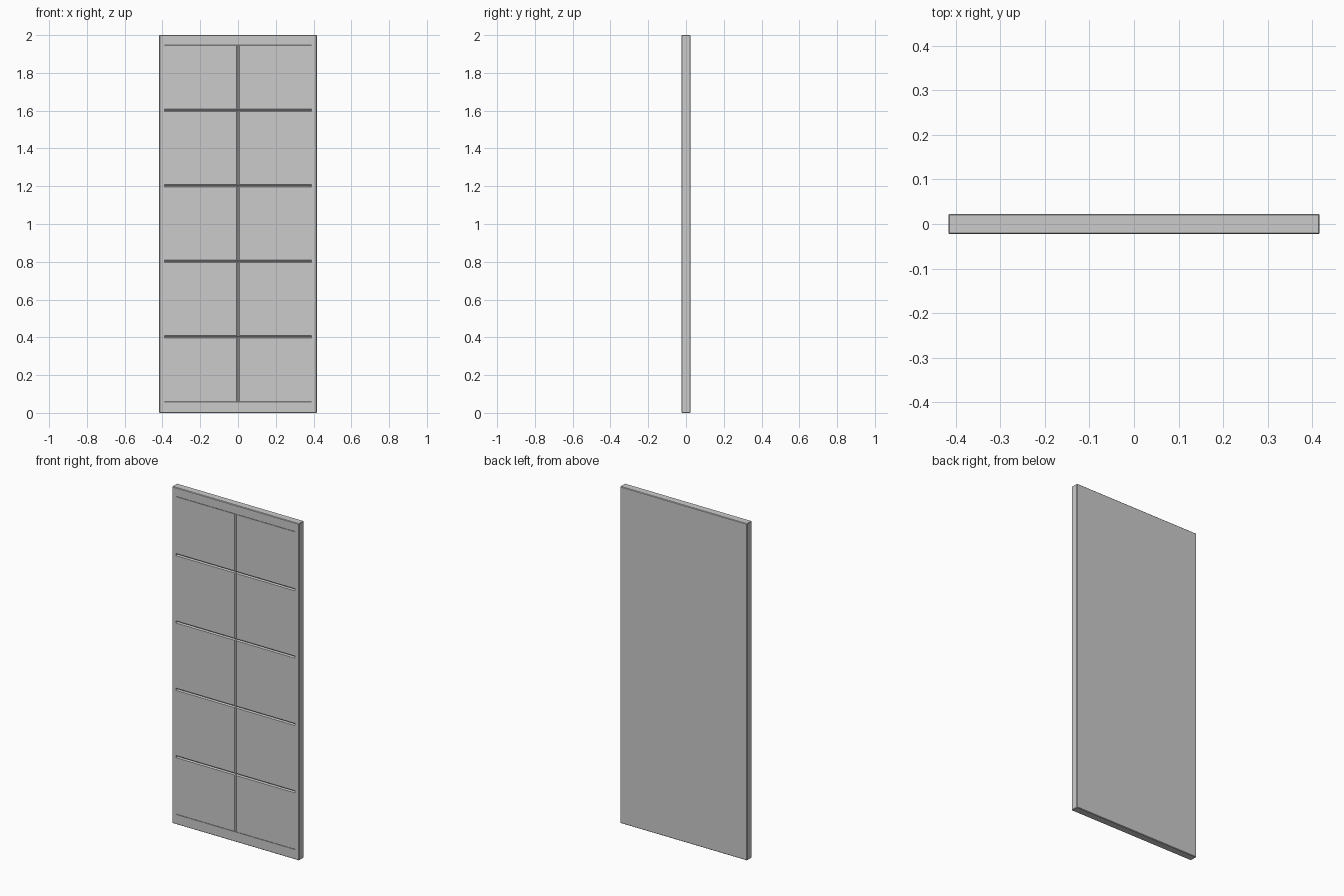
import bpy, bmesh

if "Cube" in bpy.data.objects:
    bpy.data.objects.remove(bpy.data.objects["Cube"])

W, D, H = 0.834, 0.046, 2.0
FRONT = -D / 2


def box(name, size, centre):
    bm = bmesh.ops and bmesh.new()
    bmesh.ops.create_cube(bm, size=1)
    for v in bm.verts:
        v.co = [c + a * s for a, s, c in zip(v.co, size, centre)]
    mesh = bpy.data.meshes.new(name)
    bm.to_mesh(mesh)
    bm.free()
    ob = bpy.data.objects.new(name, mesh)
    bpy.context.collection.objects.link(ob)
    return ob


def v_cutter(name, length, width, depth, x, z, vertical):
    # Diamond bar centred on the front face, leaving a V groove
    prof = [(-width / 2, 0), (0, -depth), (width / 2, 0), (0, depth)]
    verts = []
    for end in (-length / 2, length / 2):
        for a, y in prof:
            verts.append((x + a, FRONT + y, z + end) if vertical
                         else (x + end, FRONT + y, z + a))
    faces = [(0, 1, 2, 3), (7, 6, 5, 4)]
    faces += [(i, i + 4, (i + 1) % 4 + 4, (i + 1) % 4) for i in range(4)]
    mesh = bpy.data.meshes.new(name)
    mesh.from_pydata(verts, [], faces)
    bm = bmesh.new()
    bm.from_mesh(mesh)
    bmesh.ops.recalc_face_normals(bm, faces=bm.faces)
    bm.to_mesh(mesh)
    bm.free()
    ob = bpy.data.objects.new(name, mesh)
    bpy.context.collection.objects.link(ob)
    ob.hide_render = True
    return ob


# Door slab with small chamfered edges
door = box("door_panel", (W, D, H), (0, 0, H / 2))
bpy.context.view_layer.objects.active = door
bev = door.modifiers.new("chamfer", 'BEVEL')
bev.width = 0.003
bev.segments = 1
bpy.ops.object.modifier_apply(modifier=bev.name)

# Centre groove, four cross grooves, hairline grooves at top and bottom
cutters = [v_cutter("centre_groove", 1.885, 0.014, 0.006, 0, 1.003, True)]
for z in (0.4, 0.8, 1.2, 1.6):
    cutters.append(v_cutter("cross_groove", 0.78, 0.013, 0.006, 0, z + 0.002, False))
for z in (0.0595, 1.9465):
    cutters.append(v_cutter("hairline_groove", 0.78, 0.002, 0.001, 0, z, False))

for c in cutters:
    m = door.modifiers.new("groove", 'BOOLEAN')
    m.operation = 'DIFFERENCE'
    m.solver = 'EXACT'
    m.object = c
    bpy.ops.object.modifier_apply(modifier=m.name)
    bpy.data.objects.remove(c)
